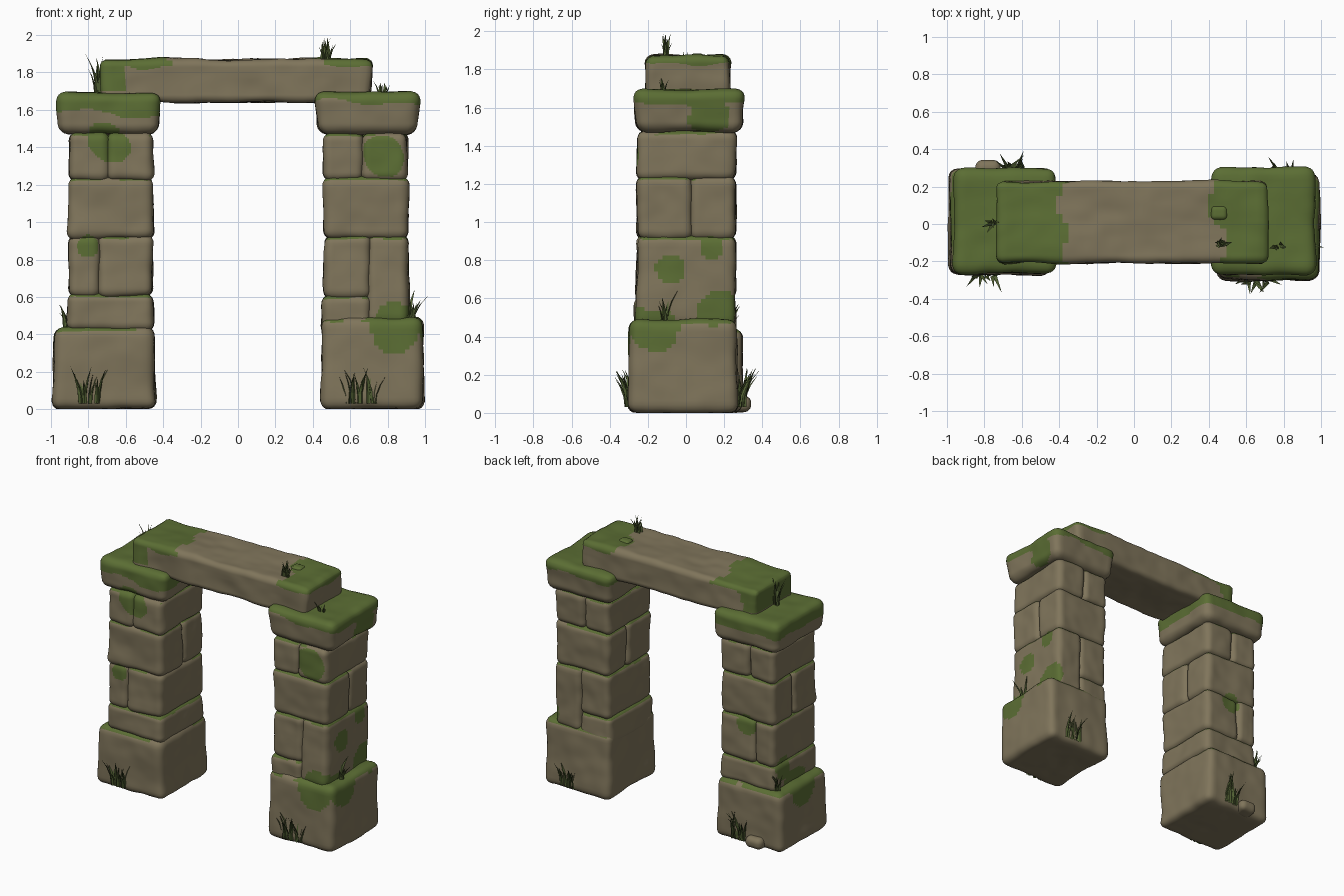
import bpy, bmesh, math, random
from mathutils import Vector, noise

if "Cube" in bpy.data.objects:
    bpy.data.objects.remove(bpy.data.objects["Cube"])

random.seed(7)

def material(name, rgb):
    m = bpy.data.materials.new(name)
    m.diffuse_color = (*rgb, 1)
    m.use_nodes = True
    m.node_tree.nodes["Principled BSDF"].inputs["Base Color"].default_value = m.diffuse_color
    return m

STONE = material("brown stone", (0.215, 0.178, 0.105))
MOSS = material("moss green", (0.105, 0.155, 0.034))
GRASS = material("grass green", (0.085, 0.120, 0.034))

# moss spots on the pillars: x, y, z, radius
SPOTS = [(-.68, -.27, 1.42, .11), (.78, -.25, 1.37, .11), (-.80, -.26, .87, .07),
         (.84, -.29, .44, .13), (.92, -.08, .75, .08), (.92, .16, .54, .10),
         (.97, -.16, .42, .12), (.91, .13, .87, .06), (.96, .12, 1.56, .11),
         (-.97, .02, .40, .14), (-.90, .15, .58, .08), (-.68, .27, .88, .07)]

def mossy(p, n, top):
    w = noise.noise(p * 5 + Vector((3, 1, 7))) * .35
    if any((p - Vector(s[:3])).length < s[3] * (1 + w) for s in SPOTS):
        return True
    if top is not None and p.z > top + w * .15:
        return True
    # both ends of the lintel
    if p.z > 1.7 and abs(p.y) < .24:
        if p.x < -.36 + w * .3 and p.z > 1.83 + w * .1:
            return True
        if p.x < -.60 + w * .3 or (p.x > .46 + w * .3 and p.z > 1.835 + w * .1):
            return True
    # ledges between courses
    return n.z > .55 and .3 < p.z < 1.5 and w > -.12

def mesh_object(name, bm, *mats):
    me = bpy.data.meshes.new(name)
    bm.to_mesh(me)
    bm.free()
    for m in mats:
        me.materials.append(m)
    bpy.context.collection.objects.link(bpy.data.objects.new(name, me))

def stone(name, xs, ys, zs, r=.045, cuts=22, taper=0, moss_top=None, amp=.012):
    """Rounded block with soft uneven faces and moss on some faces."""
    lo, hi = (Vector([f(a) for a in (xs, ys, zs)]) for f in (min, max))
    c, h = (lo + hi) / 2, (hi - lo) / 2
    inner = h - Vector((r, r, r))
    seed = Vector([random.uniform(-9, 9) for _ in range(3)])
    lean = [taper + random.uniform(-.02, .02) for _ in range(2)]
    bm = bmesh.new()
    bmesh.ops.create_cube(bm, size=2)
    bmesh.ops.subdivide_edges(bm, edges=bm.edges[:], cuts=cuts, use_grid_fill=True)
    for v in bm.verts:
        p = Vector([v.co[i] * h[i] for i in range(3)])
        q = Vector([max(-inner[i], min(inner[i], p[i])) for i in range(3)])
        d = (p - q).normalized()
        s = p.z / h.z
        p = q + d * r
        p.x *= 1 + s * lean[0]
        p.y *= 1 + s * lean[1]
        a = noise.noise(p * 4 + seed) + .4 * noise.noise(p * 11 + seed)
        v.co = c + p + d * (a * amp)
        if lo.z == 0:
            v.co.z = max(v.co.z, 0)
    bm.normal_update()
    for f in bm.faces:
        f.smooth = True
        f.material_index = int(mossy(f.calc_center_median(), f.normal, moss_top))
    mesh_object(name, bm, STONE, MOSS)

def pillar(label, side, base_y, base_top, cap_moss, courses):
    """Base, courses and cap; widths run from the opening outwards."""
    def span(a, b):
        return (side * a, side * b)
    full_y = (-.255, .26)
    stone(label + "_base", span(.445, .987), base_y, (0, base_top), .05, taper=-.01)
    for i, (z0, z1, axis, cut) in enumerate(courses):
        zs = (z0 - .01, z1 + .01)
        name = f"{label}_course_{i + 1}"
        if axis == "x":      # joint seen from the front
            stone(name + "_inner", span(.455, cut + .006), full_y, zs)
            stone(name + "_outer", span(cut - .006, .905), full_y, zs)
        elif axis == "y":    # joint seen from the side
            stone(name + "_front", span(.455, .91), (full_y[0], cut + .006), zs)
            stone(name + "_back", span(.46, .905), (cut - .006, full_y[1]), zs)
        else:
            stone(name, span(.455, .91), full_y, zs)
    stone(label + "_cap", span(.418, .963), (-.265, .30), (1.47, 1.695), .055,
          taper=.02, moss_top=cap_moss)

pillar("left", -1, (-.27, .295), .44, 1.58,
       [(.43, .61, "", 0), (.61, .92, "x", .745), (.92, 1.23, "y", .02), (1.23, 1.47, "x", .695)])
pillar("right", 1, (-.30, .27), .49, 1.63,
       [(.92, 1.23, "y", .025), (1.23, 1.47, "x", .665)])
# lower right course: a step beside one tall stone
stone("right_base_step", (.45, .71), (-.27, .25), (.40, .61))
stone("right_course_outer", (.69, .91), (-.26, .26), (.45, .93))
stone("right_course_inner", (.46, .71), (-.26, .25), (.59, .93))

# lintel and loose pebbles
stone("lintel", (-.73, .71), (-.21, .23), (1.64, 1.87), .04, cuts=44, amp=.014)
stone("lintel_pebble", (.41, .50), (.02, .10), (1.83, 1.885), .025, cuts=8, amp=.004)
stone("ground_pebble", (-.85, -.71), (.22, .345), (0, .09), .04, cuts=10, amp=.006)

def tuft(name, base, height, spread=.02, lean=(0, 0), count=7, width=.012):
    """Clump of curved tapering grass blades."""
    bm = bmesh.new()
    for i in range(count):
        a = 2 * math.pi * i / count + random.uniform(-.3, .3)
        fold = Vector((math.cos(a), math.sin(a), 0))
        side = Vector((-math.sin(a), math.cos(a), 0))
        out = (fold + Vector((*lean, 0))) * random.uniform(.4, 1)
        root = Vector(base) + Vector((random.uniform(-spread, spread), random.uniform(-.01, .01), 0))
        h = height * random.uniform(.55, 1)
        prev = None
        for t in (0, .35, .7, 1):
            m = root + out * (h * .4 * t * t) + Vector((0, 0, h * t))
            w = width * (1 - .95 * t * t)
            ring = [bm.verts.new(m + o * w) for o in (side, -side, fold * .6)]
            if prev:
                for k in range(3):
                    j = (k + 1) % 3
                    bm.faces.new((prev[k], prev[j], ring[j], ring[k]))
            prev = ring
    bmesh.ops.recalc_face_normals(bm, faces=bm.faces[:])
    mesh_object(name, bm, GRASS)

tuft("grass_left_front", (-.79, -.275, .03), .20, .06, (0, -.5), 16)
tuft("grass_right_front", (.645, -.305, .03), .20, .09, (0, -.5), 20)
tuft("grass_left_back", (-.64, .30, .03), .21, .05, (0, .6), 15)
tuft("grass_right_back", (.79, .275, .03), .20, .06, (0, .5), 16)
tuft("grass_left_ledge", (-.92, .23, .43), .14, lean=(-.5, .8))
tuft("grass_right_ledge", (.925, -.11, .46), .18, lean=(.6, 0))
tuft("grass_lintel_top", (.46, -.10, 1.85), .14, .03, count=12)
tuft("grass_lintel_end", (-.745, 0, 1.69), .21, lean=(-.3, 0))
tuft("grass_right_cap", (.77, -.12, 1.67), .10)
